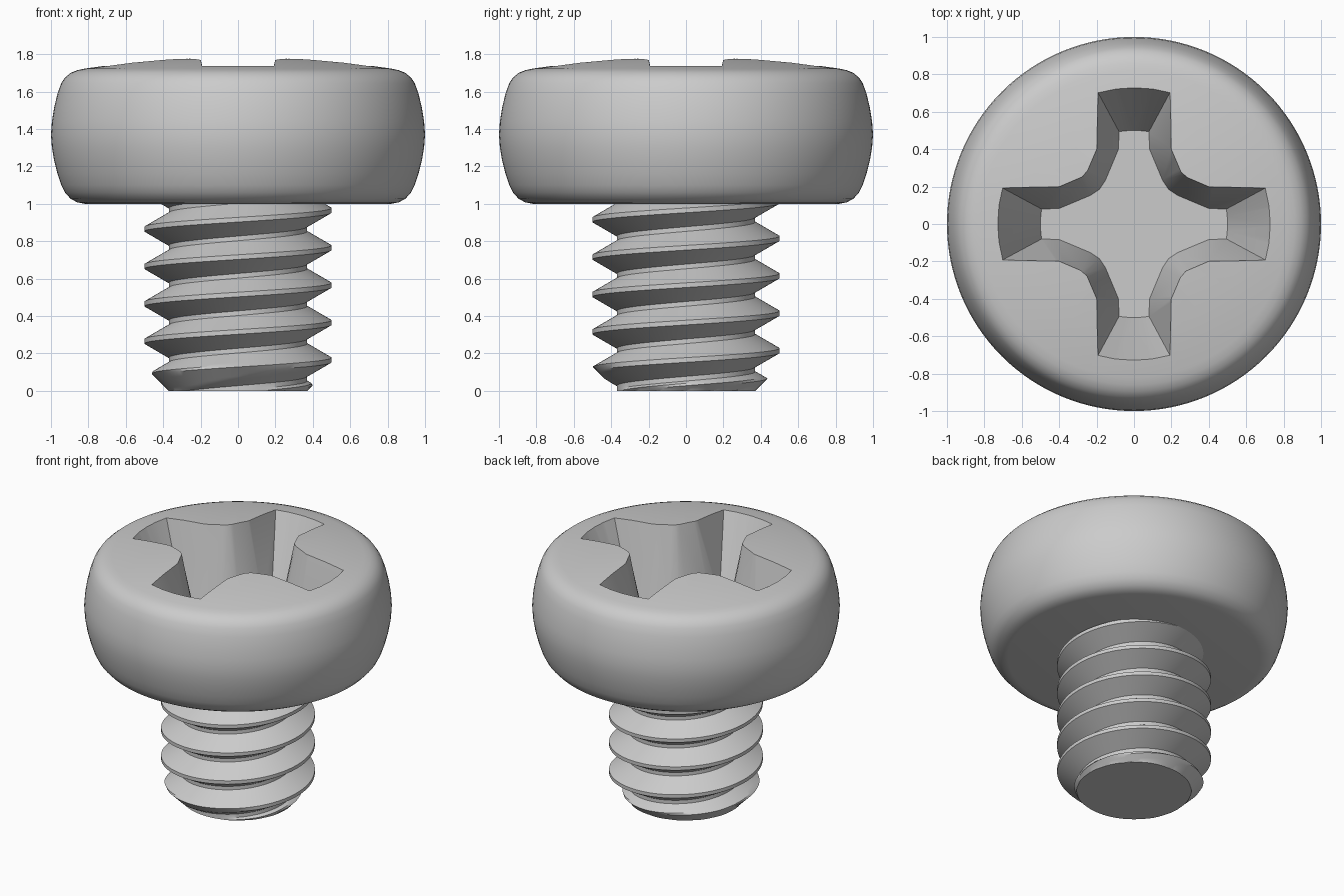
import bpy, bmesh, math

cube = bpy.data.objects.get("Cube")
if cube:
    bpy.data.objects.remove(cube, do_unlink=True)

steel = bpy.data.materials.new("grey_steel")
steel.use_nodes = True
steel.diffuse_color = (0.6, 0.6, 0.6, 1)
steel.node_tree.nodes["Principled BSDF"].inputs["Base Color"].default_value = (0.6, 0.6, 0.6, 1)


def make_object(name, bm):
    bmesh.ops.recalc_face_normals(bm, faces=bm.faces)
    mesh = bpy.data.meshes.new(name)
    bm.to_mesh(mesh)
    bm.free()
    mesh.materials.append(steel)
    obj = bpy.data.objects.new(name, mesh)
    bpy.context.collection.objects.link(obj)
    return obj


def activate(obj):
    bpy.ops.object.select_all(action="DESELECT")
    obj.select_set(True)
    bpy.context.view_layer.objects.active = obj


def smooth(obj, degrees):
    activate(obj)
    bpy.ops.object.shade_smooth_by_angle(angle=math.radians(degrees))


def lathe(name, profile, sides):
    """Revolve (radius, z) points; the first and last lie on the axis."""
    bm = bmesh.new()
    rings = [[bm.verts.new((r * math.cos(a), r * math.sin(a), z))
              for a in (2 * math.pi * i / sides for i in range(sides))]
             for r, z in profile[1:-1]]
    for low, high in zip(rings, rings[1:]):
        for i in range(sides):
            j = (i + 1) % sides
            bm.faces.new((low[i], low[j], high[j], high[i]))
    for ring, (_, z) in ((rings[0], profile[0]), (rings[-1], profile[-1])):
        tip = bm.verts.new((0, 0, z))
        for i in range(sides):
            bm.faces.new((ring[i], ring[(i + 1) % sides], tip))
    return make_object(name, bm)


# Head: flat underside, barrelled side, rounded shoulder and shallow dome
side = [(0.82, 1.0), (0.86, 1.008), (0.895, 1.027), (0.925, 1.06), (0.945, 1.10),
        (0.965, 1.16), (0.983, 1.23), (0.995, 1.30), (1.0, 1.37), (0.995, 1.44),
        (0.983, 1.515), (0.965, 1.59), (0.945, 1.645), (0.925, 1.675), (0.895, 1.70),
        (0.86, 1.714)]
dome = [(r, 1.79 - 0.1 * r * r) for r in (0.82, 0.6, 0.4, 0.2, 0)]
head = lathe("screw_head", [(0, 1.0)] + side + dome, 128)

# Cross recess cutter: one quarter of the outline at the floor and at the rim
FLOOR, RIM, OVER = 1.22, 1.74, 1.9
floor_quarter = [(0.5, 0), (0.494, 0.08), (0.40, 0.083), (0.235, 0.152), (0.185, 0.185),
                 (0.152, 0.235), (0.083, 0.40), (0.08, 0.494)]
rim_quarter = [(0.73, 0), (0.724, 0.095), (0.704, 0.193), (0.40, 0.193), (0.28, 0.243),
               (0.26, 0.26), (0.243, 0.28), (0.193, 0.40), (0.193, 0.704), (0.724, 0.095)]
floor_quarter.insert(1, (0.4985, 0.04))
floor_quarter.append((0.04, 0.4985))
rim_quarter[-1] = (0.095, 0.724)


def full_outline(quarter):
    points = []
    for turn in range(4):
        for x, y in quarter:
            for _ in range(turn):
                x, y = -y, x
            points.append((x, y))
    return points


bm = bmesh.new()
grow = (OVER - FLOOR) / (RIM - FLOOR)
low, high = [], []
for (x0, y0), (x1, y1) in zip(full_outline(floor_quarter), full_outline(rim_quarter)):
    low.append(bm.verts.new((x0, y0, FLOOR)))
    high.append(bm.verts.new((x0 + (x1 - x0) * grow, y0 + (y1 - y0) * grow, OVER)))
bm.faces.new(low[::-1])
bm.faces.new(high)
for i in range(len(low)):
    j = (i + 1) % len(low)
    bm.faces.new((low[i], low[j], high[j], high[i]))
cutter = make_object("recess_cutter", bm)
cutter.hide_render = True

cut = head.modifiers.new("cross_recess", "BOOLEAN")
cut.operation = "DIFFERENCE"
cut.solver = "EXACT"
cut.object = cutter
activate(head)
bpy.ops.object.modifier_apply(modifier=cut.name)
bpy.data.objects.remove(cutter, do_unlink=True)
smooth(head, 25)

# Threaded shank: right-handed helical strip, one thread profile per pitch
PITCH, ROOT, CREST, SEGS, TURNS, ROWS = 0.2, 0.37, 0.5, 96, 7, 6
profile = [(-0.0125, CREST)]
for k in range(ROWS + 1):
    profile.append((0.0125 + 0.075 * k / ROWS, CREST + (ROOT - CREST) * k / ROWS))
for k in range(ROWS + 1):
    profile.append((0.1125 + 0.075 * k / ROWS, ROOT + (CREST - ROOT) * k / ROWS))

bm = bmesh.new()
grid = []
for i in range(SEGS * TURNS + 1):
    a = 2 * math.pi * i / SEGS
    column = []
    for dz, r in profile:
        z = 0.165 - 2 * PITCH + PITCH * i / SEGS + dz
        r = min(r, ROOT + max(z, 0))  # 45 degree lead-in chamfer
        column.append(bm.verts.new((r * math.cos(a), r * math.sin(a), z)))
    grid.append(column)
for c0, c1 in zip(grid, grid[1:]):
    for k in range(len(profile) - 1):
        bm.faces.new((c0[k], c1[k], c1[k + 1], c0[k + 1]))
bmesh.ops.remove_doubles(bm, verts=bm.verts, dist=0.0001)

# Trim the shank to its flat tip and to just inside the head, then cap both ends
for z, up in ((0, -1), (1.03, 1)):
    bmesh.ops.bisect_plane(bm, geom=bm.verts[:] + bm.edges[:] + bm.faces[:], dist=1e-5,
                           plane_co=(0, 0, z), plane_no=(0, 0, up), clear_outer=True)
    rim = [e for e in bm.edges if e.is_boundary
           and all(abs(v.co.z - z) < 1e-4 for v in e.verts)]
    bmesh.ops.holes_fill(bm, edges=rim, sides=0)
shank = make_object("threaded_shank", bm)
smooth(shank, 25)
